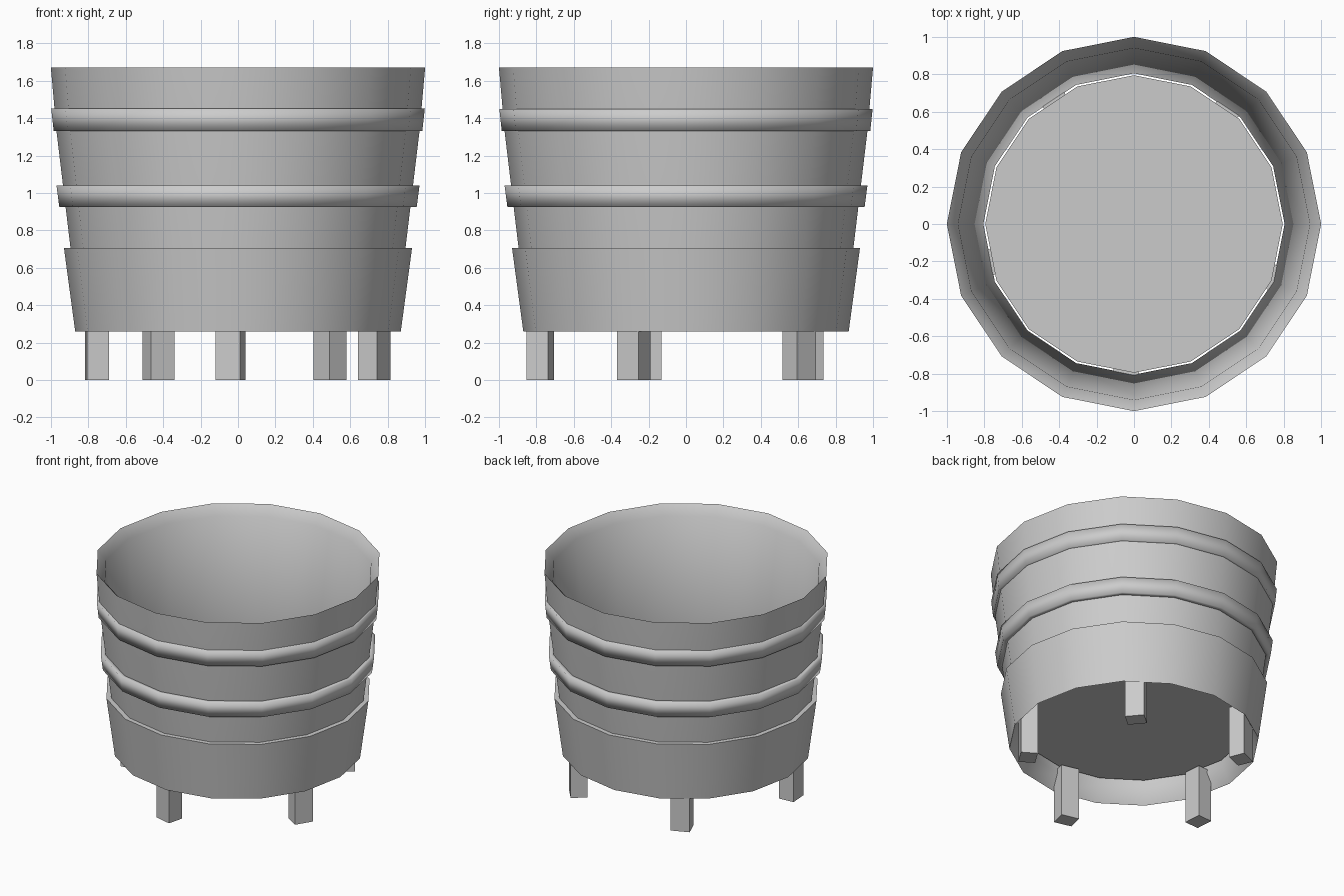
import bpy
import bmesh
import math
from mathutils import Matrix, Vector

SIDES = 16

if "Cube" in bpy.data.objects:
    bpy.data.objects.remove(bpy.data.objects["Cube"], do_unlink=True)

grey = bpy.data.materials.new("plain grey")
grey.use_nodes = True
grey.diffuse_color = (0.6, 0.6, 0.6, 1)
grey.node_tree.nodes["Principled BSDF"].inputs["Base Color"].default_value = (0.6, 0.6, 0.6, 1)


def finish(name, bm, angle):
    bmesh.ops.recalc_face_normals(bm, faces=bm.faces)
    mesh = bpy.data.meshes.new(name)
    bm.to_mesh(mesh)
    bm.free()
    mesh.materials.append(grey)
    obj = bpy.data.objects.new(name, mesh)
    bpy.context.collection.objects.link(obj)
    bpy.ops.object.select_all(action='DESELECT')
    obj.select_set(True)
    bpy.context.view_layer.objects.active = obj
    bpy.ops.object.shade_smooth_by_angle(angle=math.radians(angle))
    return obj


def lathe(name, profile, angle):
    """Sweep a closed (radius, height) profile around the z axis."""
    bm = bmesh.new()
    rings = []
    for i in range(SIDES):
        a = math.tau * i / SIDES
        rings.append([bm.verts.new((r * math.cos(a), r * math.sin(a), z)) for r, z in profile])
    n = len(profile)
    for i in range(SIDES):
        here, after = rings[i], rings[(i + 1) % SIDES]
        for j in range(n):
            k = (j + 1) % n
            bm.faces.new((here[j], after[j], after[k], here[k]))
    return finish(name, bm, angle)


# Tapered wall with a thicker lower band and slanted rims
lathe("tub_wall", [(0.87, 0.26), (0.93, 0.705), (0.895, 0.705), (0.97, 1.33),
                   (1.0, 1.67), (0.94, 1.6), (0.805, 0.37)], 50)

# Two raised hoops, softly shaded
for name, low, high, r_low, r_high in (("lower_hoop", 0.925, 1.04, 0.955, 0.97),
                                       ("upper_hoop", 1.33, 1.45, 0.985, 0.998)):
    lathe(name, [(r_low - 0.045, low), (r_low, low), (r_high, high), (r_high - 0.045, high)], 100)

# Floor, set just inside the wall
bm = bmesh.new()
bmesh.ops.create_circle(bm, cap_ends=True, segments=SIDES, radius=0.795,
                        matrix=Matrix.Translation((0, 0, 0.42)))
finish("tub_floor", bm, 30)

# Five slightly twisted legs evenly spaced around the underside
LEG_TOP = 0.4
for i in range(5):
    a = math.radians(267 + 72 * i)
    place = Vector((0.78 * math.cos(a), 0.78 * math.sin(a), LEG_TOP / 2))
    bm = bmesh.new()
    bmesh.ops.create_cube(bm, size=1, matrix=Matrix.Translation(place)
                          @ Matrix.Rotation(a - math.radians(11), 4, 'Z')
                          @ Matrix.Diagonal((0.118, 0.135, LEG_TOP, 1)))
    finish(f"leg_{i + 1}", bm, 30)
